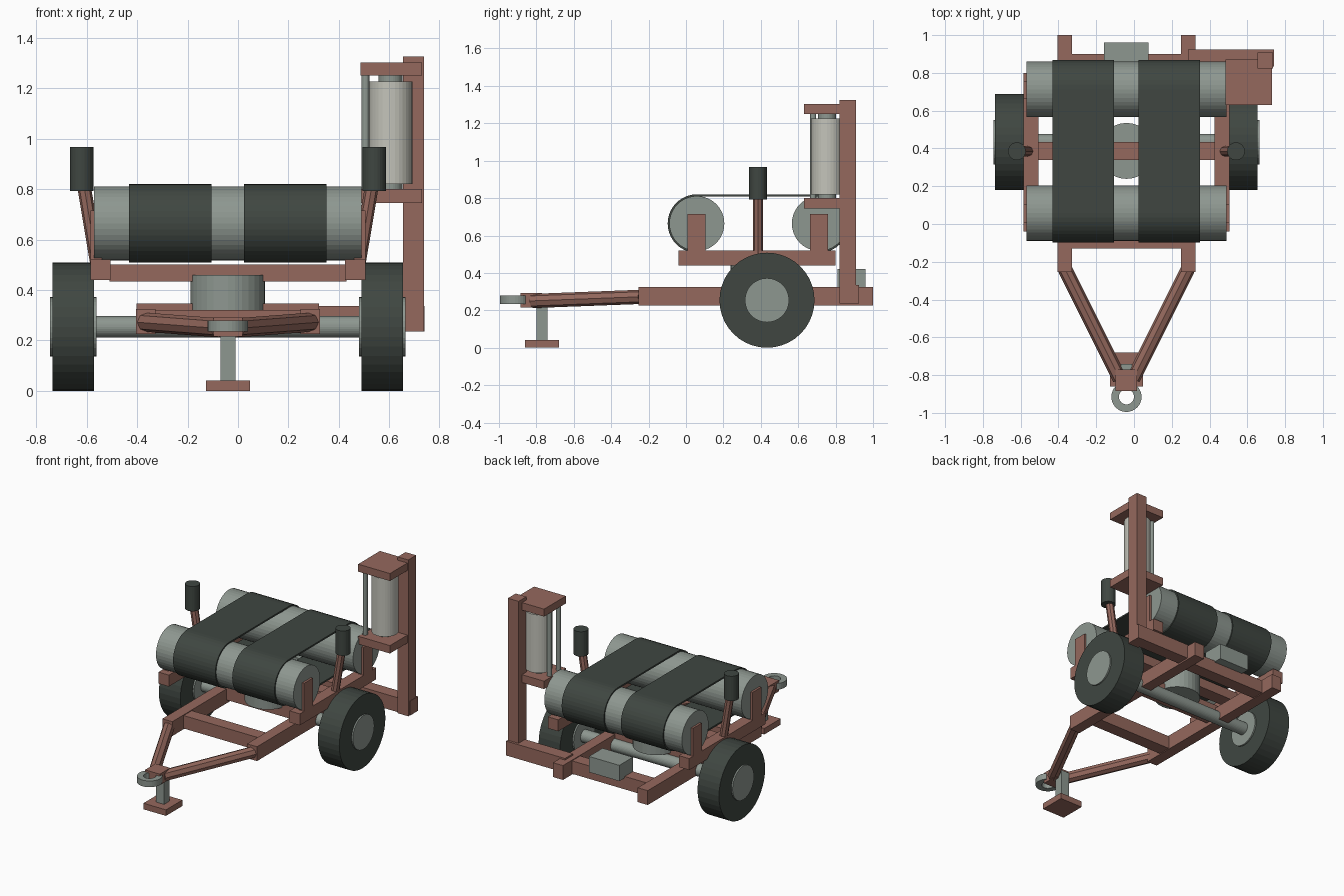
import bpy, bmesh, math
from mathutils import Vector

if "Cube" in bpy.data.objects:
    bpy.data.objects.remove(bpy.data.objects["Cube"])

CX = -0.04  # mirror plane of the trailer


def material(name, rgb):
    m = bpy.data.materials.new(name)
    m.diffuse_color = (*rgb, 1)
    m.use_nodes = True
    m.node_tree.nodes["Principled BSDF"].inputs["Base Color"].default_value = m.diffuse_color
    return m


RUST = material("rust_paint", (0.30, 0.14, 0.11))
RUBBER = material("rubber", (0.05, 0.062, 0.053))
STEEL = material("steel", (0.27, 0.31, 0.28))
FILM = material("film", (0.55, 0.55, 0.49))


def finish(name, bm, mat):
    bmesh.ops.recalc_face_normals(bm, faces=bm.faces)
    me = bpy.data.meshes.new(name)
    bm.to_mesh(me)
    bm.free()
    me.materials.append(mat)
    ob = bpy.data.objects.new(name, me)
    bpy.context.collection.objects.link(ob)
    return ob


def box(name, x, y, z, mat=RUST):
    bm = bmesh.new()
    bmesh.ops.create_cube(bm, size=1)
    for v in bm.verts:
        v.co = [a + (b - a) * (c + 0.5) for (a, b), c in zip((x, y, z), v.co)]
    return finish(name, bm, mat)


def rod(name, a, b, r, mat=STEEL, sides=32):
    a, b = Vector(a), Vector(b)
    bm = bmesh.new()
    bmesh.ops.create_cone(bm, cap_ends=True, segments=sides, radius1=r, radius2=r,
                          depth=(b - a).length)
    rot = (b - a).to_track_quat('Z', 'Y')
    for v in bm.verts:
        v.co = rot @ v.co + (a + b) / 2
    return finish(name, bm, mat)


def band(name, outer, inner, offset, mat):
    """Closed ring between two matching loops, thickened along offset."""
    bm = bmesh.new()
    off = Vector(offset)
    loops = [[bm.verts.new(Vector(p) + o) for p in pts]
             for pts, o in ((outer, off * 0), (outer, off), (inner, off), (inner, off * 0))]
    n = len(outer)
    for k in range(4):
        p, q = loops[k], loops[(k + 1) % 4]
        for i in range(n):
            j = (i + 1) % n
            bm.faces.new((p[i], p[j], q[j], q[i]))
    return finish(name, bm, mat)


def span(s, near, far):
    """X range mirrored about the trailer centre."""
    return tuple(sorted((CX + s * near, CX + s * far)))


# Parts repeated on both sides
for s, side in ((-1, "left"), (1, "right")):
    # chassis, drawbar and wheels
    box(side + "_chassis_rail", span(s, 0.288, 0.365), (-0.255, 1.0), (0.225, 0.325))
    rod(side + "_drawbar", (CX + s * 0.325, -0.24, 0.272), (CX + s * 0.035, -0.82, 0.25),
        0.038, RUST, 8)
    x0, x1 = span(s, 0.53, 0.695)
    rod(side + "_tyre", (x0, 0.433, 0.254), (x1, 0.433, 0.254), 0.254, RUBBER, 40)
    x0, x1 = span(s, 0.52, 0.705)
    rod(side + "_hub", (x0, 0.433, 0.254), (x1, 0.433, 0.254), 0.118)
    # turntable frame and roller supports
    box(side + "_table_rail", span(s, 0.465, 0.545), (-0.04, 0.80), (0.44, 0.52))
    for y, end in ((0.055, "front"), (0.71, "rear")):
        box(f"{side}_{end}_roller_bracket", span(s, 0.50, 0.545), (y - 0.048, y + 0.048),
            (0.50, 0.715))
    # upright guide roller on its slanted arm
    rod(side + "_guide_arm", (CX + s * 0.515, 0.385, 0.48), (CX + s * 0.572, 0.385, 0.82),
        0.027, RUST, 8)
    rod(side + "_guide_roller", (CX + s * 0.58, 0.385, 0.793), (CX + s * 0.58, 0.385, 0.966),
        0.047, RUBBER, 24)

# Chassis cross members and axle
for name, y0, y1, z0, z1 in (("front", -0.13, -0.04, 0.23, 0.32),
                             ("middle", 0.34, 0.43, 0.25, 0.346),
                             ("rear", 0.81, 0.90, 0.23, 0.32)):
    box(name + "_cross_member", (CX - 0.362, CX + 0.362), (y0, y1), (z0, z1))
rod("axle", (CX - 0.6, 0.433, 0.254), (CX + 0.6, 0.433, 0.254), 0.043)
box("hydraulic_box", (CX - 0.118, CX + 0.116), (0.81, 0.96), (0.31, 0.42), STEEL)

# Hitch, towing eye and parking stand
box("hitch_block", (CX - 0.057, CX + 0.057), (-0.885, -0.77), (0.215, 0.292))
circle = lambda r: [(CX + r * math.cos(2 * math.pi * i / 32),
                     -0.915 + r * math.sin(2 * math.pi * i / 32), 0.235) for i in range(32)]
band("towing_eye", circle(0.08), circle(0.04), (0, 0, 0.043), STEEL)
box("stand_leg", (CX - 0.03, CX + 0.03), (-0.80, -0.74), (0.03, 0.26), STEEL)
box("stand_foot", (CX - 0.087, CX + 0.087), (-0.86, -0.68), (0, 0.042))

# Turntable
rod("turntable_pedestal", (CX, 0.387, 0.31), (CX, 0.387, 0.46), 0.148)
box("table_cross_beam", (CX - 0.47, CX + 0.47), (0.34, 0.435), (0.433, 0.50))

# Rollers and belts
RY, RZ = (0.058, 0.713), 0.664
for y, end in zip(RY, ("front", "rear")):
    rod(end + "_roller", (CX - 0.53, y, RZ), (CX + 0.53, y, RZ), 0.147, STEEL, 40)


def belt_loop(x, r):
    pts = []
    for y, start in ((RY[1], -90), (RY[0], 90)):
        for i in range(21):
            a = math.radians(start + i * 9)
            pts.append((x, y + r * math.cos(a), RZ + r * math.sin(a)))
    return pts


for x, side in ((-0.432, "left"), (0.024, "right")):
    band(side + "_belt", belt_loop(x, 0.156), belt_loop(x, 0.145), (0.326, 0, 0), RUBBER)

# Film dispenser mast
box("mast_arm", (0.285, 0.74), (0.835, 0.925), (0.236, 0.336))
box("mast", (0.655, 0.737), (0.822, 0.908), (0.236, 1.325))
for name, z0, z1 in (("lower", 0.745, 0.80), ("upper", 1.25, 1.302)):
    box(name + "_film_plate", (0.485, 0.73), (0.63, 0.87), (z0, z1))
rod("film_roll", (0.605, 0.755, 0.82), (0.605, 0.755, 1.226), 0.086, FILM)
rod("film_core", (0.605, 0.755, 0.79), (0.605, 0.755, 1.26), 0.048)
for i, y in enumerate((0.68, 0.78)):
    rod(f"stretch_rod_{i + 1}", (0.505, y, 0.79), (0.505, y, 1.26), 0.016, STEEL, 16)
